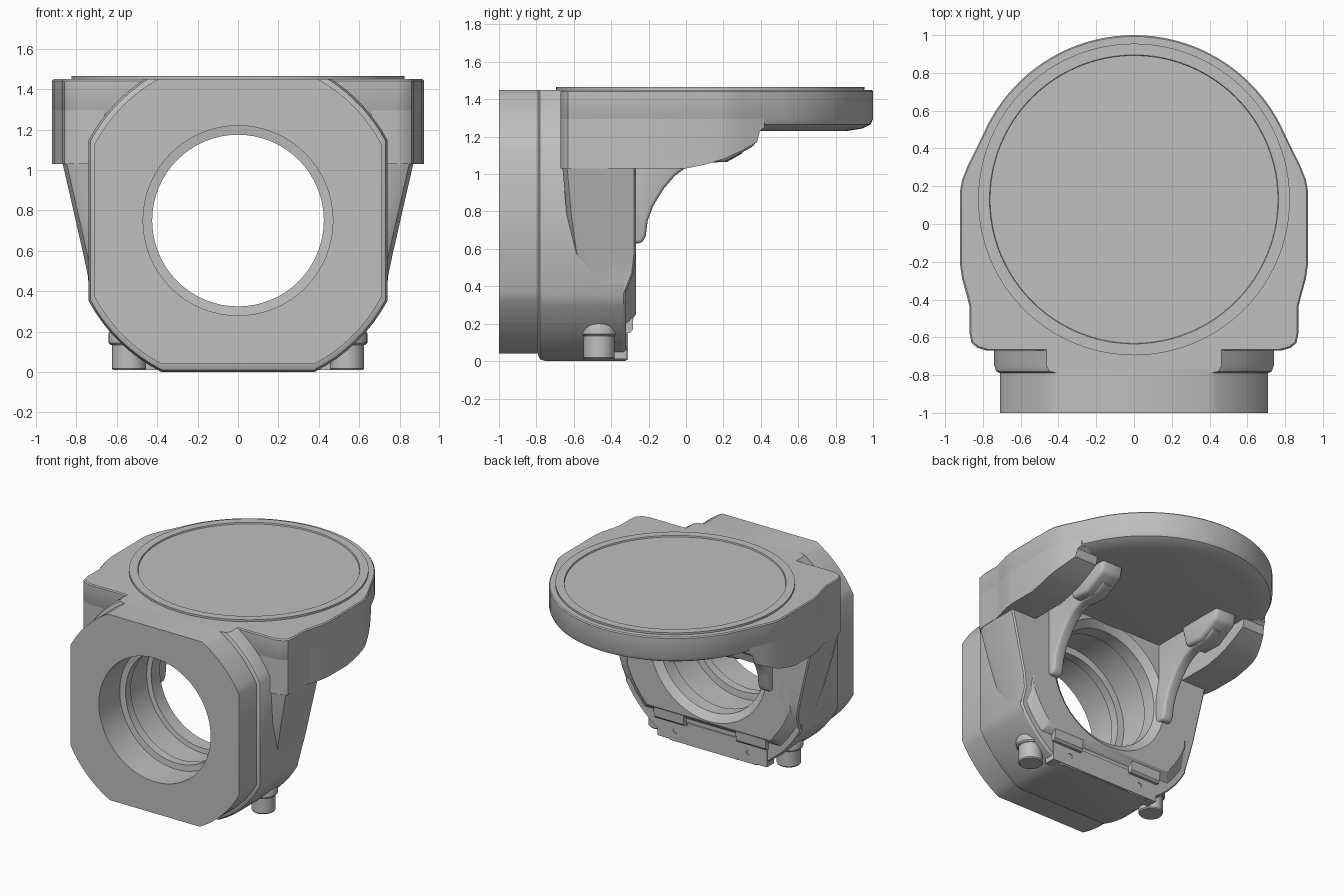
import bpy, bmesh, math

cube = bpy.data.objects.get("Cube")
if cube:
    bpy.data.objects.remove(cube)

grey = bpy.data.materials.new("plain grey")
grey.use_nodes = True
COLOUR = (0.52, 0.52, 0.52, 1)
grey.diffuse_color = COLOUR
grey.node_tree.nodes["Principled BSDF"].inputs["Base Color"].default_value = COLOUR

AXIS_Z = 0.75      # height of the bore axis
DECK = 1.45        # top of the deck
DISC_Y = 0.13      # centre of the round deck
parts = []


def finish(name, bm):
    bmesh.ops.recalc_face_normals(bm, faces=bm.faces)
    mesh = bpy.data.meshes.new(name)
    bm.to_mesh(mesh)
    bm.free()
    mesh.materials.append(grey)
    ob = bpy.data.objects.new(name, mesh)
    bpy.context.collection.objects.link(ob)
    parts.append(ob)
    return ob


def place(axis, a, b, t):
    return {"x": (t, a, b), "y": (a, t, b), "z": (a, b, t)}[axis]


def loft(name, rings):
    """Closed solid through rings with equal point counts."""
    bm = bmesh.new()
    loops = [[bm.verts.new(p) for p in ring] for ring in rings]
    n = len(loops[0])
    for lo, hi in zip(loops, loops[1:]):
        for i in range(n):
            j = (i + 1) % n
            bm.faces.new((lo[i], lo[j], hi[j], hi[i]))
    bm.faces.new(loops[0][::-1])
    bm.faces.new(loops[-1])
    return finish(name, bm)


def prism(name, pts, axis, lo, hi):
    return loft(name, [[place(axis, a, b, t) for a, b in pts] for t in (lo, hi)])


def box(name, x, y, z):
    return prism(name, [(x[0], y[0]), (x[1], y[0]), (x[1], y[1]), (x[0], y[1])], "z", *z)


def circle(r, cx, cy, n=64):
    return [(cx + r * math.cos(i * math.tau / n), cy + r * math.sin(i * math.tau / n))
            for i in range(n)]


def turned(name, axis, cx, cy, profile, n=64):
    """Solid of revolution from (radius, position) pairs."""
    return loft(name, [[place(axis, a, b, t) for a, b in circle(r, cx, cy, n)]
                       for r, t in profile])


def rounded_square(w, down, up, r, steps=8):
    """Circle cut off by a rectangle, about the bore axis."""
    pts = []
    for sx, sz, h in ((1, 1, up), (-1, 1, up), (-1, -1, down), (1, -1, down)):
        a, b = math.acos(w / r), math.asin(h / r)
        arc = [(sx * r * math.cos(a + (b - a) * i / steps),
                AXIS_Z + sz * r * math.sin(a + (b - a) * i / steps))
               for i in range(steps + 1)]
        pts += arc if sx == sz else arc[::-1]
    return pts


def modify(ob, kind, **settings):
    mod = ob.modifiers.new(kind.lower(), kind)
    for key, value in settings.items():
        setattr(mod, key, value)
    deps = bpy.context.evaluated_depsgraph_get()
    deps.update()
    mesh = bpy.data.meshes.new_from_object(ob.evaluated_get(deps))
    ob.modifiers.clear()
    ob.data = mesh


def soften(ob, width, segments=3):
    modify(ob, "BEVEL", width=width, segments=segments, limit_method="ANGLE",
           angle_limit=math.radians(40))


def combine(ob, other, operation, keep=False):
    modify(ob, "BOOLEAN", object=other, operation=operation, solver="EXACT")
    if not keep:
        parts.remove(other)
        bpy.data.objects.remove(other)


# Front flange, main housing and rear face
flange = prism("front_flange", rounded_square(0.71, 0.71, 0.70, 0.805), "y", -1, -0.77)
sizes = ((0.71, 0.72, 0.70, 0.81, -0.79), (0.73, 0.74, 0.70, 0.83, -0.78),
         (0.74, 0.75, 0.70, 0.84, -0.75), (0.74, 0.75, 0.70, 0.84, -0.335),
         (0.725, 0.75, 0.70, 0.83, -0.32))
housing = loft("housing", [[(x, y, z) for x, z in rounded_square(w, d, u, r)]
                           for w, d, u, r, y in sizes])
sizes = ((0.735, 0.55, 0.60, 0.79, -0.4), (0.735, 0.55, 0.60, 0.79, -0.32),
         (0.69, 0.51, 0.60, 0.73, -0.275), (0.68, 0.5, 0.60, 0.72, -0.268))
rear = loft("rear_face", [[(x, y, z) for x, z in rounded_square(w, d, u, r)]
                          for w, d, u, r, y in sizes])

# Stepped bore
bore = turned("bore_cutter", "y", 0, AXIS_Z, (
    (0.47, -1.1), (0.47, -0.75), (0.425, -0.745), (0.425, -0.68), (0.475, -0.675),
    (0.475, -0.42), (0.44, -0.415), (0.44, -0.31), (0.53, -0.24)))
for ob in (flange, housing, rear):
    combine(ob, bore, "DIFFERENCE", keep=True)
parts.remove(bore)
bpy.data.objects.remove(bore)

# Drilled foot plate, centre block and lip at the bottom of the rear
foot = box("foot_plate", (-0.46, 0.46), (-0.4, -0.315), (0.01, 0.145))
for side in (-1, 1):
    hole = turned("hole_cutter", "y", side * 0.31, 0.085, ((0.022, -0.36), (0.022, -0.2)), 16)
    combine(foot, hole, "DIFFERENCE")
box("foot_block", (-0.21, 0.21), (-0.4, -0.31), (0.005, 0.17))
lip = [(-0.4, 0.15), (-0.3, 0.15), (-0.285, 0.165), (-0.28, 0.27), (-0.4, 0.27)]
for side, label in ((1, "left"), (-1, "right")):
    prism(label + "_foot_lip", lip, "x", *sorted((side * 0.22, side * 0.47)))

# Deck outline: round at the back, shouldered at the sides
half = [(0.78, -0.67), (0.83, -0.655), (0.86, -0.63), (0.87, -0.58), (0.87, -0.44),
        (0.885, -0.38), (0.91, -0.29), (0.92, -0.22), (0.92, 0.18), (0.91, 0.235),
        (0.88, 0.31)]
start = math.radians(23)
arc = [(0.87 * math.cos(start + (math.pi - 2 * start) * i / 40),
        DISC_Y + 0.87 * math.sin(start + (math.pi - 2 * start) * i / 40))
       for i in range(41)]
outline = half + arc + [(-x, y) for x, y in reversed(half)]


def deck_ring(scale, z):
    return [(x * scale, DISC_Y + (y - DISC_Y) * scale, z) for x, y in outline]


loft("deck", [deck_ring(0.84, 1.23), deck_ring(0.94, 1.245), deck_ring(0.985, 1.265),
              deck_ring(1, 1.295), deck_ring(1, DECK - 0.008), deck_ring(0.992, DECK)])

# Raised rim with a shallow recessed disc
turned("top_rim", "z", 0, DISC_Y, ((0.825, 1.42), (0.825, 1.465), (0.765, 1.465),
                                   (0.762, 1.455), (0.05, 1.455)), 96)

# Side shoulders, cheeks, ribs and pins, on both sides
shoulder_side = [(-0.7, 1.4), (-0.7, 1.03), (0.0, 1.03), (0.1, 1.05), (0.2, 1.08),
                 (0.3, 1.125), (0.38, 1.17), (0.395, 1.23), (0.42, 1.25), (0.42, 1.4)]
rib_side = [(-0.32, 0.63), (-0.235, 0.63), (-0.215, 0.67), (-0.205, 0.75), (-0.175, 0.83),
            (-0.12, 0.92), (-0.06, 0.99), (0.0, 1.035), (0.08, 1.06), (0.22, 1.065),
            (0.3, 1.11), (0.36, 1.25), (-0.32, 1.25)]
pad_side = [(0.0, 1.25), (0.05, 1.07), (0.21, 1.065), (0.37, 1.155), (0.39, 1.25)]
# Cheek levels: half width, front, back, height
levels = ((0.738, -0.5, -0.325, 0.36), (0.742, -0.57, -0.28, 0.47),
          (0.765, -0.61, -0.268, 0.58), (0.815, -0.64, -0.268, 0.8),
          (0.868, -0.66, -0.268, 1.032))

for side, label in ((1, "left"), (-1, "right")):
    shoulder = prism(label + "_shoulder", shoulder_side, "x", *sorted((side * 0.66, side * 0.98)))
    limit = prism("outline_cutter", outline, "z", 0.9, 1.295)
    combine(shoulder, limit, "INTERSECT")

    loft(label + "_cheek", [
        [(side * 0.6, front, z), (side * (x - 0.07), front, z),
         (side * (x - 0.02), front + 0.025, z), (side * x, front + 0.08, z),
         (side * x, back - 0.01, z), (side * (x - 0.01), back, z),
         (side * 0.6, back, z)] for x, front, back, z in levels])

    rib = prism(label + "_rib", rib_side, "x", *sorted((side * 0.45, side * 0.54)))
    soften(rib, 0.02)
    pad = prism(label + "_rib_pad", pad_side, "x", *sorted((side * 0.42, side * 0.6)))
    soften(pad, 0.025)

    turned(label + "_pin", "z", side * 0.54, -0.465,
           ((0.078, 0.01), (0.084, 0.018), (0.084, 0.2)), 32)
    turned(label + "_pin_boss", "z", side * 0.54, -0.465,
           ((0.09, 0.135), (0.1, 0.145), (0.1, 0.19), (0.085, 0.22), (0.05, 0.24)), 32)

# Smooth shading with crisp edges
bpy.ops.object.select_all(action="DESELECT")
for ob in parts:
    ob.select_set(True)
bpy.context.view_layer.objects.active = parts[0]
bpy.ops.object.shade_smooth_by_angle(angle=math.radians(32))
